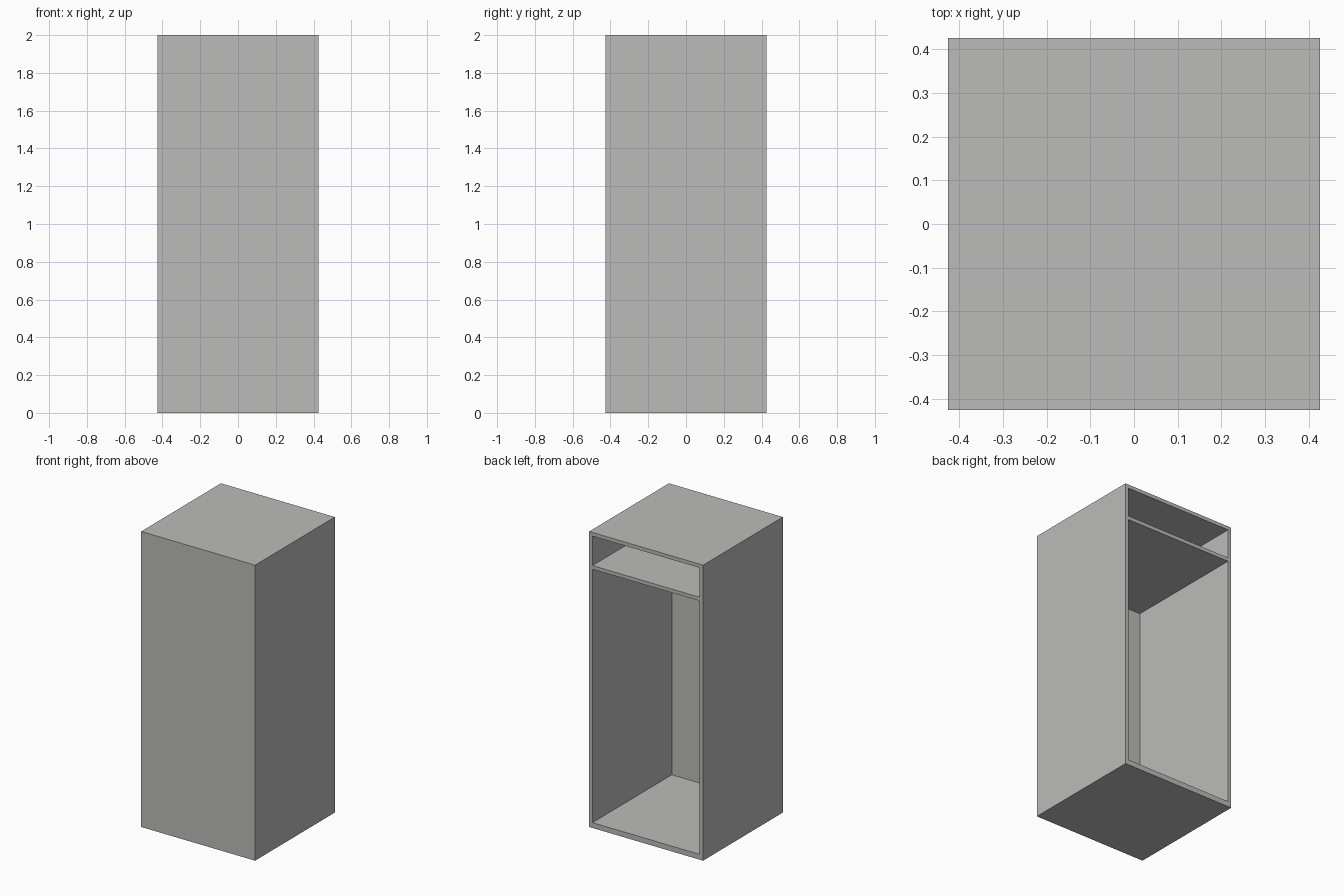
import bpy

if "Cube" in bpy.data.objects:
    bpy.data.objects.remove(bpy.data.objects["Cube"])

W, H = 0.853, 2.0          # outer width (and depth), height
T, BASE, SKIN = 0.025, 0.036, 0.005   # board, floor and front sheet thickness
SHELF_Z = 1.751            # underside of the shelf

grey = bpy.data.materials.new("warm_grey")
grey.diffuse_color = (0.5, 0.5, 0.49, 1)
grey.use_nodes = True
grey.node_tree.nodes["Principled BSDF"].inputs["Base Color"].default_value = grey.diffuse_color


def board(name, x0, x1, y0, y1, z0, z1):
    bpy.ops.mesh.primitive_cube_add(
        size=1, location=((x0 + x1) / 2, (y0 + y1) / 2, (z0 + z1) / 2))
    ob = bpy.context.object
    ob.name = name
    ob.scale = (x1 - x0, y1 - y0, z1 - z0)
    bpy.ops.object.transform_apply(location=False, rotation=False, scale=True)
    ob.data.materials.append(grey)
    return ob


h = W / 2
inner = h - T
front = -h + SKIN

# Thin closed front sheet; the cabinet is open at the back
board("front_panel", -h, h, -h, front, 0, H)
# Side boards
board("left_side", -h, -inner, front, h, 0, H)
board("right_side", inner, h, front, h, 0, H)
# Floor, shelf and top between the sides
board("floor", -inner, inner, front, h, 0, BASE)
board("shelf", -inner, inner, front, h, SHELF_Z, SHELF_Z + T)
board("top", -inner, inner, front, h, H - T, H)
